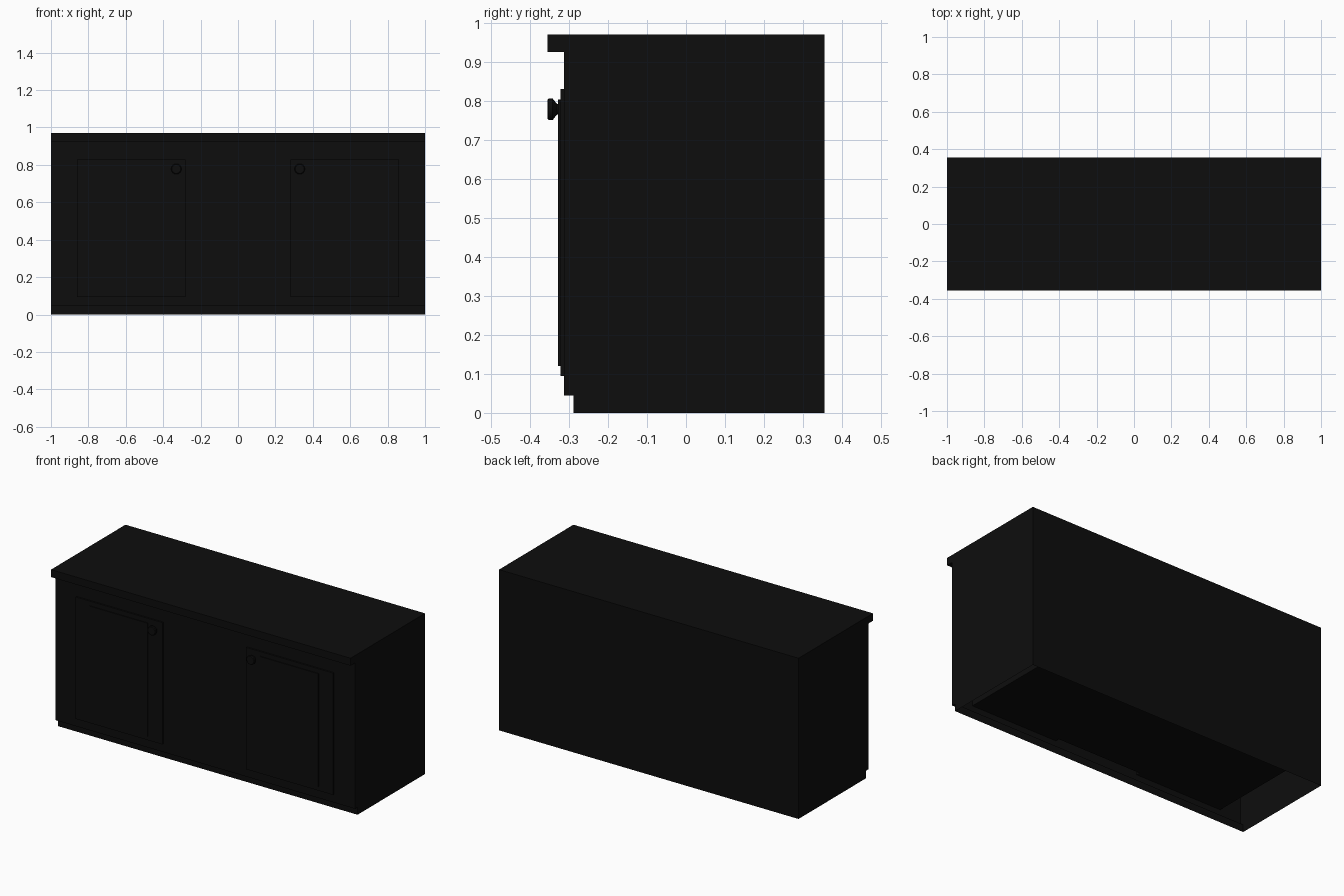
import bpy, bmesh, math
from mathutils import Matrix

if "Cube" in bpy.data.objects:
    bpy.data.objects.remove(bpy.data.objects["Cube"])

black = bpy.data.materials.new("black_paint")
black.diffuse_color = (0.004, 0.004, 0.004, 1)
black.use_nodes = True
black.node_tree.nodes["Principled BSDF"].inputs["Base Color"].default_value = black.diffuse_color


def finish(name, bm):
    bmesh.ops.remove_doubles(bm, verts=bm.verts, dist=1e-5)
    bmesh.ops.recalc_face_normals(bm, faces=bm.faces)
    me = bpy.data.meshes.new(name)
    bm.to_mesh(me)
    bm.free()
    me.materials.append(black)
    ob = bpy.data.objects.new(name, me)
    bpy.context.collection.objects.link(ob)
    return ob


def face(bm, pts):
    bm.faces.new([bm.verts.new(p) for p in pts])


def box(name, x0, x1, y0, y1, z0, z1):
    bm = bmesh.new()
    bmesh.ops.create_cube(bm, size=1, matrix=Matrix.Translation(
        ((x0 + x1) / 2, (y0 + y1) / 2, (z0 + z1) / 2)) @
        Matrix.Diagonal((x1 - x0, y1 - y0, z1 - z0, 1)))
    return finish(name, bm)


def holed_wall(bm, y, xs, zs, holes):
    # upright grid of quads, leaving out the listed cells
    for i in range(len(xs) - 1):
        for j in range(len(zs) - 1):
            if (i, j) not in holes:
                a, b, c, d = xs[i], xs[i + 1], zs[j], zs[j + 1]
                face(bm, [(a, y, c), (b, y, c), (b, y, d), (a, y, d)])


FRONT, INNER, BACK = -0.312, -0.288, 0.355
DX0, DX1, DZ0, DZ1 = 0.28, 0.86, 0.095, 0.83

# Outer shell, open underneath
bm = bmesh.new()
low = [(INNER, 0), (INNER, 0.045), (FRONT, 0.045)]
high = [(FRONT, 0.925), (-0.355, 0.925), (-0.355, 0.97), (BACK, 0.97), (BACK, 0)]
for path in (low, high):
    for (ya, za), (yb, zb) in zip(path, path[1:]):
        face(bm, [(-1, ya, za), (1, ya, za), (1, yb, zb), (-1, yb, zb)])
for s in (-1, 1):
    face(bm, [(s, y, z) for y, z in low + high])
holed_wall(bm, FRONT, [-1, -DX1, -DX0, DX0, DX1, 1],
           [0.045, DZ0, DZ1, 0.925], {(1, 1), (3, 1)})
finish("cabinet_shell", bm)

# Inner compartment reaching the two door openings
bm = bmesh.new()
IB = 0.312
holed_wall(bm, INNER, [-DX1, -DX0, DX0, DX1], [DZ0, DZ1], {(0, 0), (2, 0)})
holed_wall(bm, IB, [-DX1, DX1], [DZ0, DZ1], set())
outline = [(-DX1, FRONT), (-DX0, FRONT), (-DX0, INNER), (DX0, INNER),
           (DX0, FRONT), (DX1, FRONT), (DX1, IB), (-DX1, IB)]
for z in (DZ0, DZ1):
    face(bm, [(x, y, z) for x, y in outline])
for s in (-1, 1):
    for x, y0, y1 in ((DX1, FRONT, IB), (DX0, FRONT, INNER)):
        face(bm, [(s * x, y0, DZ0), (s * x, y1, DZ0), (s * x, y1, DZ1), (s * x, y0, DZ1)])
finish("inner_compartment", bm)

# Doors with raised panels and turned knobs
profile = [(0, -0.355), (0.024, -0.355), (0.028, -0.352), (0.028, -0.342),
           (0.014, -0.331), (0.014, -0.32)]
for s, side in ((-1, "left"), (1, "right")):
    def span(a, b):
        return sorted((s * a, s * b))
    box(side + "_door", *span(DX0, DX1), -0.322, FRONT, DZ0, DZ1)
    box(side + "_door_panel", *span(0.375, 0.765), -0.328, -0.322, 0.12, 0.803)
    bm = bmesh.new()
    vs = [bm.verts.new((s * 0.33 + r, y, 0.778)) for r, y in profile]
    es = [bm.edges.new(p) for p in zip(vs, vs[1:])]
    bmesh.ops.spin(bm, geom=vs + es, cent=(s * 0.33, 0, 0.778), axis=(0, 1, 0),
                   angle=2 * math.pi, steps=16)
    knob = finish(side + "_knob", bm)
    bpy.ops.object.select_all(action='DESELECT')
    knob.select_set(True)
    bpy.context.view_layer.objects.active = knob
    bpy.ops.object.shade_smooth_by_angle(angle=math.radians(30))
